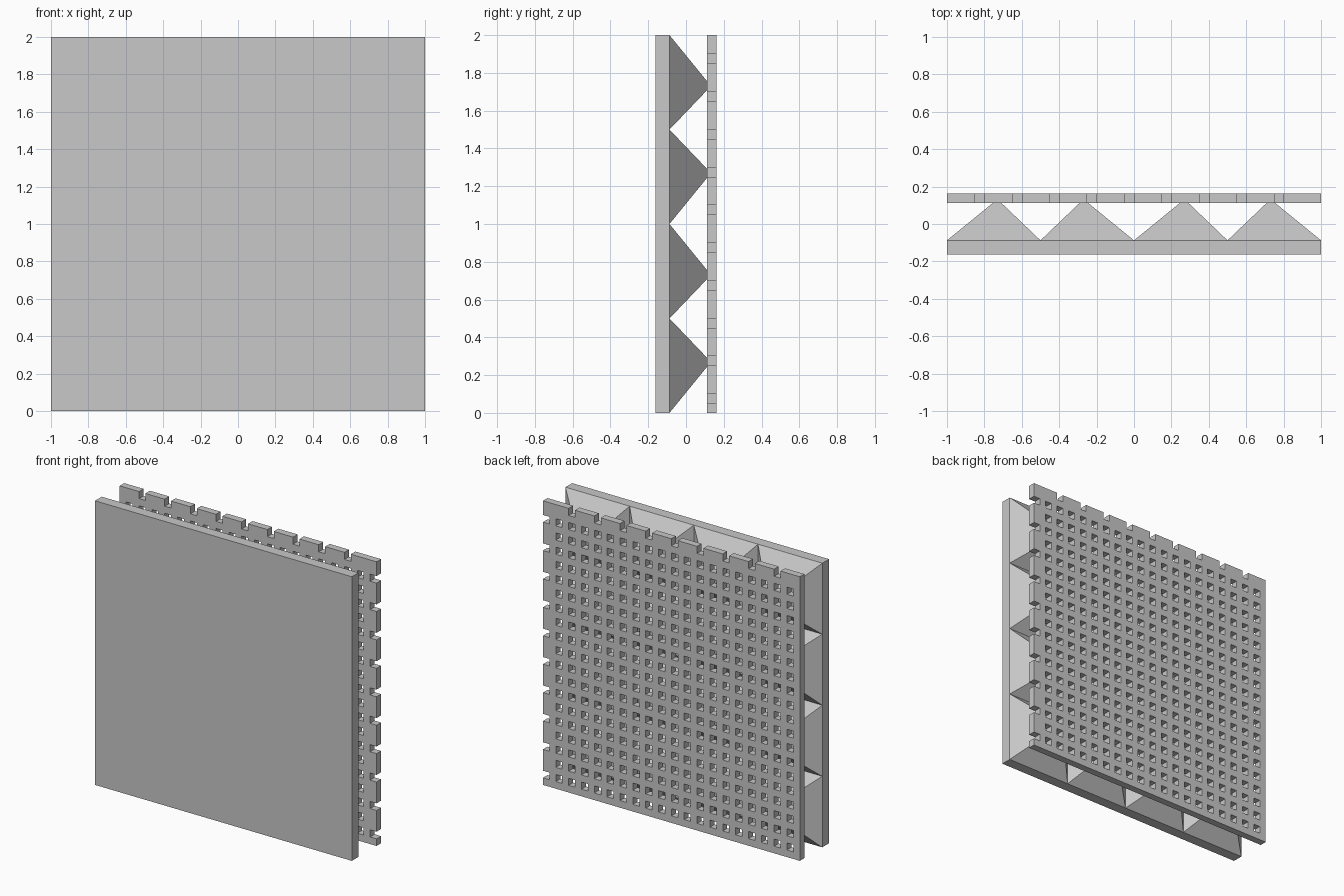
import bpy
import bmesh
from mathutils import Vector

cube = bpy.data.objects.get("Cube")
if cube:
    bpy.data.objects.remove(cube, do_unlink=True)

# Single plain grey material
grey = bpy.data.materials.new("plain_grey")
grey.use_nodes = True
tone = (0.58, 0.58, 0.58, 1)
grey.diffuse_color = tone
grey.node_tree.nodes["Principled BSDF"].inputs["Base Color"].default_value = tone

PLATE_FRONT, PLATE_BACK = -0.1625, -0.0875
MESH_FRONT, MESH_BACK = 0.1125, 0.1625
APEX_Y = 0.1325


def finish(bm, name):
    bmesh.ops.recalc_face_normals(bm, faces=bm.faces)
    mesh = bpy.data.meshes.new(name)
    bm.to_mesh(mesh)
    bm.free()
    mesh.materials.append(grey)
    obj = bpy.data.objects.new(name, mesh)
    bpy.context.collection.objects.link(obj)
    return obj


# Solid front panel
bm = bmesh.new()
bmesh.ops.create_cube(bm, size=1)
bmesh.ops.scale(bm, vec=(2, PLATE_BACK - PLATE_FRONT, 2), verts=bm.verts)
bmesh.ops.translate(bm, vec=(0, (PLATE_BACK + PLATE_FRONT) / 2, 1), verts=bm.verts)
finish(bm, "front_panel")

# Skewed pyramid spacers: apexes lean away from the edges of each half
cells = [(-1, -0.73), (-0.5, -0.27), (0, 0.27), (0.5, 0.73)]
for row, (z0, az) in enumerate(cells):
    for col, (x0, ax) in enumerate(cells):
        bm = bmesh.new()
        base = [bm.verts.new((x0 + dx, PLATE_BACK, 1 + z0 + dz))
                for dx, dz in ((0, 0), (0.5, 0), (0.5, 0.5), (0, 0.5))]
        apex = bm.verts.new((ax, APEX_Y, 1 + az))
        bm.faces.new(base)
        for i in range(4):
            bm.faces.new((base[i], base[(i + 1) % 4], apex))
        finish(bm, f"pyramid_spacer_{row}_{col}")


# Perforated back lattice, with notches along the top and one side
N = 40


def is_open(i, j):
    if i == N - 1:
        return j % 4 == 1
    if j == N - 1:
        return i % 4 == 3
    return i % 2 == 1 and j % 2 == 1


bm = bmesh.new()
pitch = 2 / N
grid = [[bm.verts.new((-1 + i * pitch, MESH_FRONT, j * pitch))
         for j in range(N + 1)] for i in range(N + 1)]
for i in range(N):
    for j in range(N):
        if not is_open(i, j):
            bm.faces.new((grid[i][j], grid[i + 1][j],
                          grid[i + 1][j + 1], grid[i][j + 1]))
bmesh.ops.delete(bm, geom=[v for v in bm.verts if not v.link_faces], context="VERTS")
sheet = bm.faces[:]
result = bmesh.ops.extrude_face_region(bm, geom=sheet, use_keep_orig=True)
moved = [g for g in result["geom"] if isinstance(g, bmesh.types.BMVert)]
bmesh.ops.translate(bm, vec=Vector((0, MESH_BACK - MESH_FRONT, 0)), verts=moved)
finish(bm, "back_lattice")
